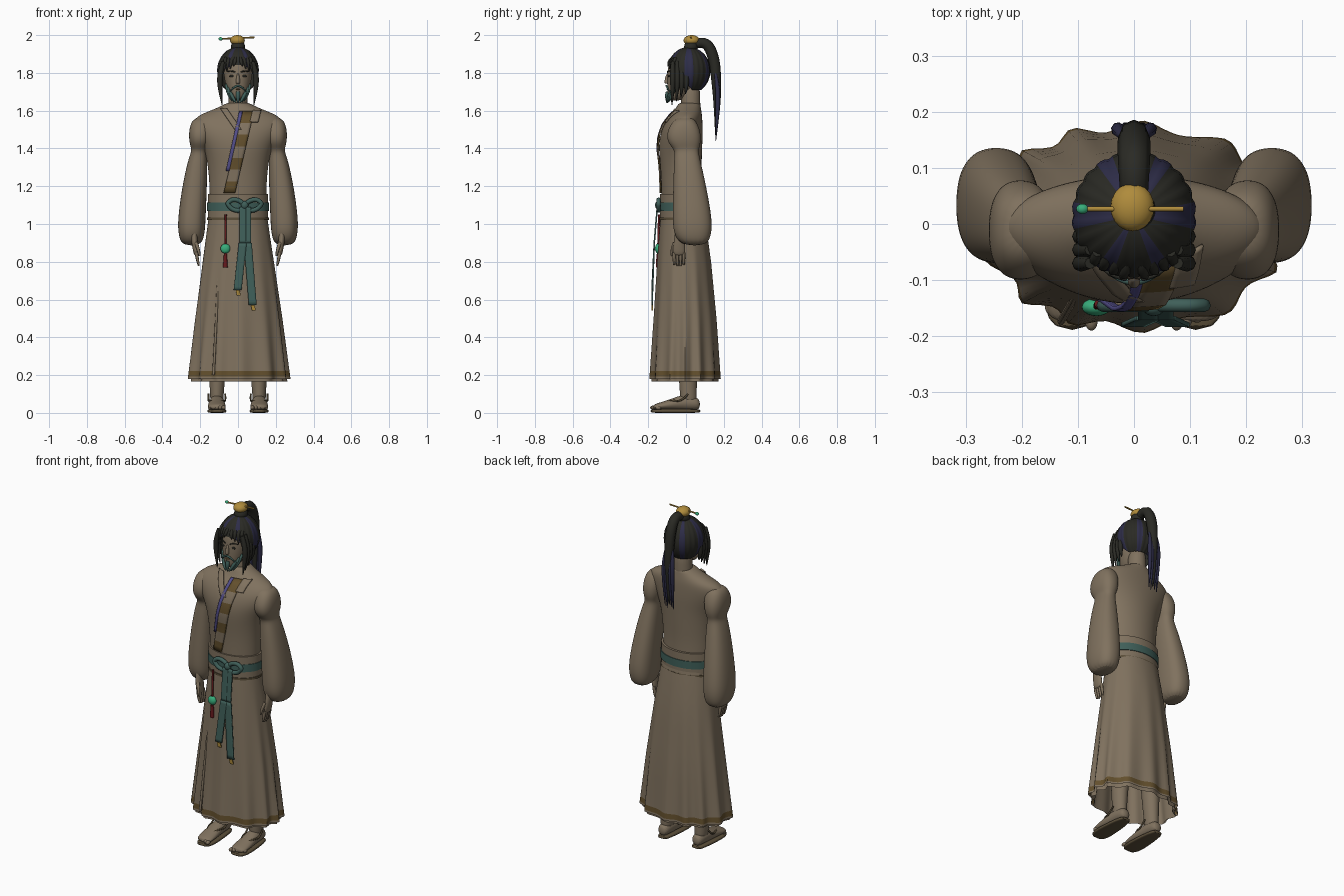
import bpy, bmesh, math
from math import sin, cos, pi
from mathutils import Vector

cube = bpy.data.objects.get("Cube")
if cube:
    bpy.data.objects.remove(cube)


def material(name, *rgb):
    m = bpy.data.materials.new(name)
    m.use_nodes = True
    m.diffuse_color = (*rgb, 1)
    m.node_tree.nodes["Principled BSDF"].inputs["Base Color"].default_value = (*rgb, 1)
    return m


tan = material("tan cloth and skin", .215, .167, .113)
brown = material("brown trim", .125, .079, .026)
gold = material("gold", .43, .26, .045)
teal = material("teal sash", .05, .115, .1)
jade = material("jade", .04, .42, .2)
red = material("dark red", .13, .01, .012)
ink = material("ink hair", .023, .023, .018)
navy = material("navy hair", .027, .026, .065)
purple = material("purple edging", .085, .075, .25)
umber = material("umber leather", .105, .078, .042)


def finish(name, bm, mats, levels=0):
    bmesh.ops.recalc_face_normals(bm, faces=bm.faces)
    me = bpy.data.meshes.new(name)
    bm.to_mesh(me)
    bm.free()
    for m in mats:
        me.materials.append(m)
    for p in me.polygons:
        p.use_smooth = True
    me.set_sharp_from_angle(angle=.9)
    ob = bpy.data.objects.new(name, me)
    bpy.context.collection.objects.link(ob)
    if levels:
        mod = ob.modifiers.new("Smooth", 'SUBSURF')
        mod.levels = mod.render_levels = levels
    return ob


def loft(name, rings, *mats, n=20, axis='z', e=2, levels=2, pleat=None, caps=True):
    """Skin oval rings given as (position, centre a, centre b, radius a, radius b)."""
    bm, rows = bmesh.new(), []
    for t, ca, cb, ra, rb in rings:
        row = []
        for i in range(n):
            a = 2 * pi * i / n
            k = pleat(a, t) if pleat else 1
            u = ca + k * ra * math.copysign(abs(cos(a)) ** (2 / e), cos(a))
            v = cb + k * rb * math.copysign(abs(sin(a)) ** (2 / e), sin(a))
            row.append(bm.verts.new((u, v, t) if axis == 'z' else (u, t, v)))
        rows.append(row)
    for r, s in zip(rows, rows[1:]):
        for i in range(n):
            bm.faces.new((r[i - 1], r[i], s[i], s[i - 1]))
    if caps:
        bm.faces.new(rows[0])
        bm.faces.new(rows[-1])
    return finish(name, bm, mats, levels)


def tube(name, pts, radii, mat, cyclic=False):
    cu = bpy.data.curves.new(name, 'CURVE')
    cu.dimensions, cu.bevel_depth, cu.bevel_resolution = '3D', 1, 2
    cu.use_fill_caps = True
    sp = cu.splines.new('NURBS')
    sp.points.add(len(pts) - 1)
    for i, (p, co) in enumerate(zip(sp.points, pts)):
        p.co = (*co, 1)
        p.radius = radii[i] if isinstance(radii, (list, tuple)) else radii
    sp.use_cyclic_u, sp.use_endpoint_u, sp.order_u = cyclic, True, 3
    sp.resolution_u = 6
    cu.materials.append(mat)
    bpy.context.collection.objects.link(bpy.data.objects.new(name, cu))


def ball(name, co, scale, mat):
    bm = bmesh.new()
    bmesh.ops.create_uvsphere(bm, u_segments=20, v_segments=12, radius=1)
    bmesh.ops.scale(bm, vec=scale, verts=bm.verts)
    bmesh.ops.translate(bm, vec=co, verts=bm.verts)
    return finish(name, bm, [mat])


def sample(rings, z):
    for a, b in zip(rings, rings[1:]):
        if a[0] <= z <= b[0]:
            f = (z - a[0]) / (b[0] - a[0])
            return [p + (q - p) * f for p, q in zip(a, b)]
    return rings[-1]


def front_y(rings, x, z, e=2):
    _, cx, cy, rx, ry = sample(rings, z)
    return cy - ry * max(0, 1 - abs((x - cx) / rx) ** e) ** (1 / e)


def strip(name, start, end, width, *mats, n=14, hug=None, lift=.006, period=1):
    """Thin cloth band from start to end, optionally following a body's front."""
    bm, rows = bmesh.new(), []
    for i in range(n + 1):
        c = Vector(start).lerp(Vector(end), i / n)
        row = []
        for j in range(5):
            x = c.x + width * (j / 4 - .5)
            y = front_y(hug, x, c.z) - lift if hug else c.y
            row.append(bm.verts.new((x, y, c.z)))
        rows.append(row)
    for i, (r, s) in enumerate(zip(rows, rows[1:])):
        for j in range(4):
            f = bm.faces.new((r[j], r[j + 1], s[j + 1], s[j]))
            f.material_index = i // period % len(mats)
    ob = finish(name, bm, mats)
    mod = ob.modifiers.new("Thickness", 'SOLIDIFY')
    mod.thickness, mod.offset = .008, 0


# Robe body with sloping shoulders, and pleated skirt
TORSO = [(1.02, 0, -.02, .15, .11), (1.18, 0, -.026, .15, .104), (1.3, 0, -.026, .158, .109),
         (1.4, 0, -.03, .178, .116), (1.47, 0, -.025, .218, .114), (1.53, 0, -.014, .243, .102),
         (1.57, 0, 0, .222, .086), (1.597, 0, .01, .155, .072), (1.625, 0, .015, .085, .062),
         (1.645, 0, .018, .055, .056)]
SKIRT = [(.18, 0, -.005, .278, .19), (.5, 0, -.005, .235, .167), (.8, 0, -.01, .19, .143),
         (.95, 0, -.015, .167, .127), (1.05, 0, -.02, .153, .114)]
loft("robe_torso", TORSO, tan, n=28)


def pleats(a, z):
    depth = .13 * max(0, 1 - z) ** 1.3
    return 1 - depth * abs(sin(6.5 * a + .5 * sin(3 * a))) ** 1.5


levels_z = [.18, .192, .222, .3, .4, .5, .6, .7, .8, .9, 1, 1.05]
skirt = loft("robe_skirt", [sample(SKIRT, z) for z in levels_z], tan, brown,
             n=104, e=2.1, levels=0, pleat=pleats, caps=False)
for p in skirt.data.polygons:
    p.material_index = int(.192 < p.center.z < .222)
lining = [(z - .014, a, b, c * .94, d * .94) for z, a, b, c, d in SKIRT]
loft("skirt_lining", lining, tan, n=104, e=2.1, levels=0, pleat=pleats, caps=False)
tube("skirt_overlap_edge", [(-.09 - .05 * (1 - z), front_y(SKIRT, -.12, z, 2.1) + .004, z)
                            for z in (.2, .4, .6, .8, .95)], .007, tan)

# Belt, sash and cord
for name, low, high, grow, mat in (("waistband", 1.03, 1.16, .008, tan),
                                   ("teal_sash", 1.07, 1.115, .012, teal),
                                   ("waist_cord", 1.022, 1.034, .012, umber)):
    loft(name, [(z, 0, -.022, .152 + grow, .108 + grow) for z in (low, high)], mat, n=40, levels=0)

# Bow and hanging ribbons
for s, side in ((-1, "right"), (1, "left")):
    loop = [(.035 + s * (.045 + .045 * cos(a)), -.145, 1.1 + .03 * sin(a) + .008 * cos(a))
            for a in (i * pi / 4 for i in range(8))]
    tube("bow_loop_" + side, loop, .012, teal, cyclic=True)
ball("bow_knot", (.035, -.148, 1.1), (.02, .016, .022), teal)
for name, x, x2, low in (("inner_ribbon", .025, -.002, .65), ("outer_ribbon", .052, .078, .57)):
    strip(name + "_top", (x, -.152, 1.09), (x, -.168, .9), .036, teal)
    strip(name + "_end", (x, -.168, .9), (x2, -.18, low), .042, teal)
    strip(name + "_fringe", (x2, -.18, low), (x2 + .006, -.178, low - .028), .02, gold)

# Waist pendant
tube("pendant_cord", [(-.065, -.142, 1.05), (-.067, -.147, .95), (-.067, -.147, .84)], .006, red)
ball("pendant_bead", (-.067, -.148, .87), (.026, .016, .026), jade)
loft("pendant_tassel", [(.77, -.067, -.148, .013, .012), (.84, -.067, -.148, .008, .008)], red, levels=0)

# Crossed collar
strip("collar_band", (.055, 0, 1.595), (-.045, 0, 1.165), .06, brown, tan, hug=TORSO, period=2)
strip("collar_edging", (.015, 0, 1.595), (-.055, 0, 1.28), .018, purple, hug=TORSO, lift=.008)
strip("under_collar", (-.075, 0, 1.61), (.0, 0, 1.5), .035, tan, hug=TORSO, lift=.008)
strip("lapel", (.1, 0, 1.6), (.085, 0, 1.54), .045, tan, hug=TORSO, lift=.008)

# Arms with shoulder puffs, hands, legs and sandals
SLEEVE = [(1.565, .185, -.005, .025, .03), (1.548, .193, -.008, .054, .062),
          (1.49, .201, -.012, .06, .09), (1.44, .203, -.01, .056, .09), (1.41, .204, -.003, .047, .076),
          (1.385, .206, .003, .04, .062), (1.34, .213, .006, .052, .07), (1.2, .23, .02, .066, .088),
          (1.02, .246, .034, .075, .107), (.94, .246, .035, .07, .1), (.885, .246, .045, .05, .065)]
HAND = [(1, .235, -.03, .022, .025), (.92, .232, -.035, .018, .028), (.87, .225, -.037, .016, .035),
        (.83, .22, -.037, .013, .032)]
LEG = [(.04, .112, .015, .035, .045), (.1, .112, .012, .036, .044), (.2, .11, .01, .044, .05),
       (.5, .1, .01, .06, .065)]
FOOT = [(-.175, .11, .03, .035, .012), (-.15, .112, .034, .048, .018), (-.08, .113, .044, .046, .029),
        (-.02, .112, .056, .04, .042), (.04, .112, .052, .036, .038), (.075, .112, .045, .025, .026)]
SOLE = [(-.19, .11, .01, .03, .009), (-.15, .112, .01, .053, .01), (-.07, .112, .01, .05, .01),
        (.03, .112, .01, .04, .01), (.08, .112, .01, .026, .009)]


def mirrored(rings, s):
    return [(t, s * a, b, c, d) for t, a, b, c, d in rings]


for s, side in ((-1, "right_"), (1, "left_")):
    loft(side + "sleeve", mirrored(SLEEVE, s), tan, e=2.4)
    loft(side + "hand", mirrored(HAND, s), tan, n=12)
    for i in range(4):
        y = -.063 + .017 * i
        tip = .775 + .006 * abs(i - 1.5)
        tube(side + "finger", [(s * .22, y, .85), (s * .216, y, .81), (s * .207, y, tip)],
             [.009, .009, .005], tan)
    tube(side + "thumb", [(s * .222, -.06, .9), (s * .207, -.078, .86), (s * .203, -.075, .83)],
         [.01, .009, .005], tan)
    loft(side + "leg", mirrored(LEG, s), tan)
    loft(side + "foot", mirrored(FOOT, s), tan, axis='y')
    loft(side + "sandal_sole", mirrored(SOLE, s), umber, axis='y', e=4, levels=1)
    for i in range(5):
        ball(side + "toe", (s * (.076 + .018 * i), -.174 + .007 * i, .028), (.011, .016, .011), tan)
    for k in (-1, 1):
        x = s * .112
        tube(side + "sandal_strap", [(x, -.13, .05), (x + k * .035, -.08, .068), (x + k * .047, -.02, .06),
                                     (x + k * .044, .01, .1)], .005, umber)

# Neck and head
loft("neck", [(1.56, 0, .025, .06, .055), (1.64, 0, .025, .05, .05), (1.76, 0, .025, .047, .052)], tan)
loft("head", [(1.652, 0, -.055, .022, .03), (1.68, 0, -.045, .046, .055), (1.73, 0, -.025, .066, .075),
              (1.79, 0, -.01, .077, .092), (1.86, 0, 0, .078, .092), (1.91, 0, .01, .05, .06)], tan)
loft("nose", [(1.742, 0, -.1, .013, .016), (1.755, 0, -.102, .012, .014), (1.8, 0, -.097, .006, .007)],
     tan, n=10)
ball("mouth", (0, -.096, 1.713), (.014, .007, .004), brown)

# Face details and beard
for s, side in ((-1, "right_"), (1, "left_")):
    ball(side + "eye", (s * .033, -.09, 1.783), (.014, .005, .006), ink)
    tube(side + "eyebrow", [(s * .014, -.099, 1.803), (s * .036, -.094, 1.815), (s * .056, -.08, 1.806)],
         [.003, .005, .002], ink)
    tube(side + "moustache", [(0, -.104, 1.732), (s * .024, -.102, 1.728), (s * .042, -.088, 1.7)],
         [.005, .007, .002], teal)
    for i in range(3):
        tube(side + "beard_lock", [(s * (.064 - .01 * i), -.05 - .015 * i, 1.74 - .018 * i),
                                   (s * (.054 - .012 * i), -.072 - .01 * i, 1.69 - .008 * i),
                                   (s * (.03 - .01 * i), -.088 - .007 * i, 1.65 - .004 * i)],
             [.006, .013, .003], teal)
tube("goatee", [(0, -.096, 1.7), (0, -.102, 1.675), (0, -.098, 1.64)], [.01, .016, .003], teal)

# Hair cap with a few broad navy stripes, lower at the back than over the forehead
bm, rows, n, m = bmesh.new(), [], 88, 10
for j in range(m + 1):
    row = []
    for i in range(n):
        a = 2 * pi * i / n
        back = (1 + sin(a)) / 2
        phi = .12 + (1.2 + 1.2 * min(1, 1.6 * back)) * j / m
        k = sin(phi) * (.98 + .035 * abs(sin(11 * a)))
        row.append(bm.verts.new((.11 * k * cos(a), .015 + .113 * k * sin(a), 1.812 + .125 * cos(phi))))
    rows.append(row)
for r, s in zip(rows, rows[1:]):
    for i in range(n):
        f = bm.faces.new((r[i - 1], r[i], s[i], s[i - 1]))
        across = abs(cos(2 * pi * (i - .5) / n))
        f.material_index = int(.34 < across < .6 or across > .97)
bm.faces.new(rows[0])
finish("hair_cap", bm, [ink, navy])

# Fringe and long side locks
for s, side in ((-1, "right_"), (1, "left_")):
    for i in range(4):
        x = .012 + .018 * i
        tube(side + "fringe", [(s * x, -.07 + .006 * i, 1.88), (s * (x + .004), -.092 + .007 * i, 1.86),
                               (s * (x + .012), -.095 + .008 * i, 1.835 - .014 * i)],
             [.008, .014, .002], ink)
    for i in range(4):
        y = -.07 + .024 * i
        tube(side + "lock", [(s * .078, y, 1.86), (s * .095, y, 1.8), (s * .097, y, 1.72),
                             (s * .084, y - .005, 1.63 + .02 * i)],
             [.01, .016, .013, .002], ink)

# Topknot, gold crown, hairpin and ponytail
loft("topknot", [(1.92, 0, .025, .045, .045), (1.94, 0, .027, .035, .035), (1.968, 0, .03, .038, .038)],
     ink, levels=1)
ball("gold_crown", (-.003, .03, 1.972), (.039, .043, .028), gold)
tube("hairpin", [(-.09, .027, 1.98), (0, .027, 1.984), (.088, .027, 1.988)], .0045, gold)
ball("hairpin_bead", (-.092, .027, 1.98), (.011, .009, .009), jade)
tube("ponytail", [(0, .04, 1.95), (0, .1, 1.975), (0, .148, 1.89), (0, .162, 1.75), (0, .165, 1.6),
                  (0, .158, 1.47)], [.024, .028, .03, .026, .016, .004], ink)
for i in range(5):
    x = .011 * (i - 2)
    tube("ponytail_strand", [(x * .8, .152, 1.82), (x * 1.3, .168, 1.74), (x * 1.3, .17, 1.6),
                             (x * 1.2, .157, 1.44 + .012 * (i % 3))], [.004, .013, .012, .002],
         ink if i == 2 else navy)
